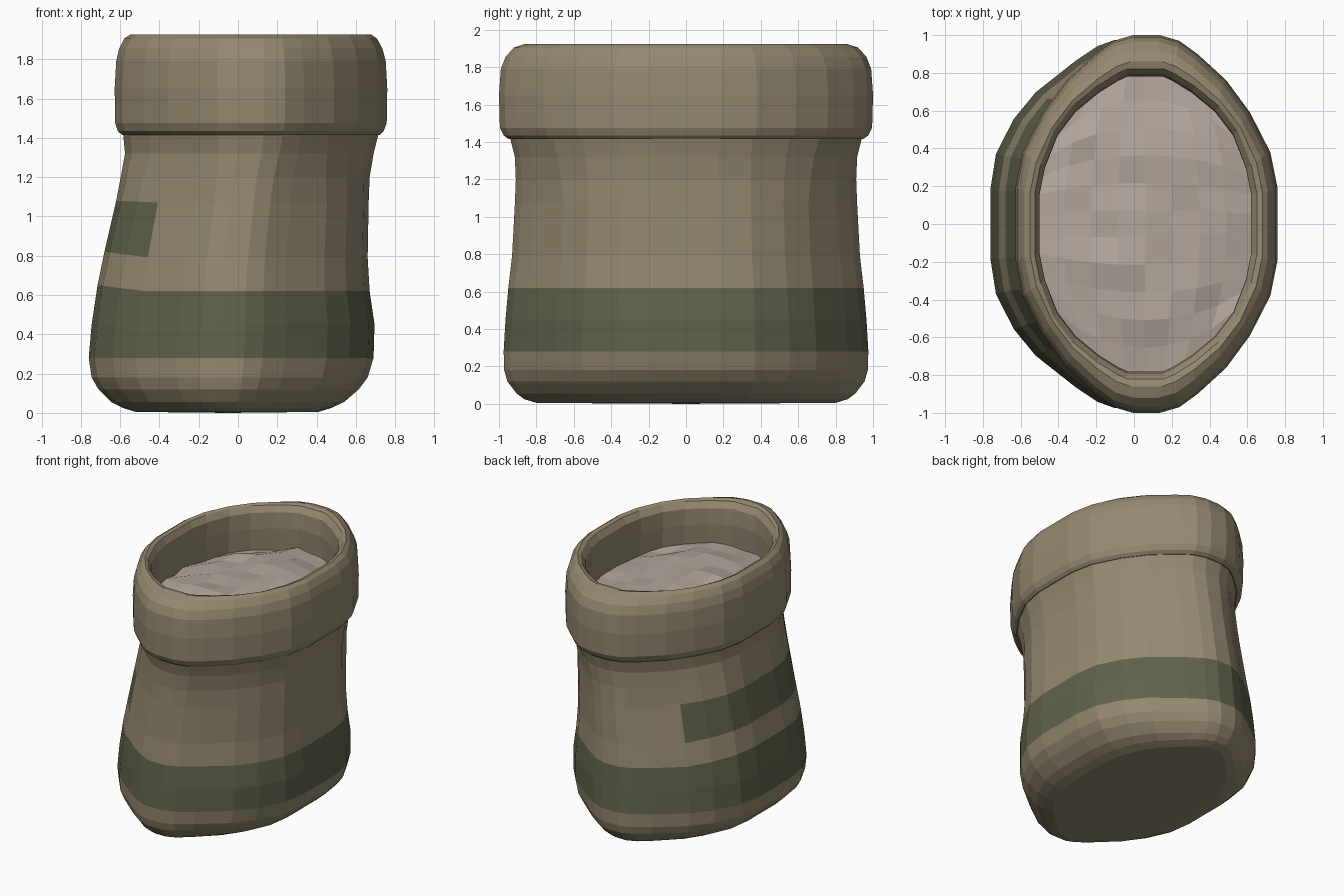
import bpy, math, random

if "Cube" in bpy.data.objects:
    bpy.data.objects.remove(bpy.data.objects["Cube"])

random.seed(4)


def material(name, rgb):
    m = bpy.data.materials.new(name)
    m.diffuse_color = (*rgb, 1)
    m.use_nodes = True
    m.node_tree.nodes["Principled BSDF"].inputs["Base Color"].default_value = m.diffuse_color
    return m


CLOTH = material("cloth", (0.30, 0.25, 0.165))
GREEN = material("green_dye", (0.115, 0.125, 0.07))
FLOUR = material("flour", (0.45, 0.385, 0.335))


def make_object(name, verts, faces, mats, slots=None):
    me = bpy.data.meshes.new(name)
    me.from_pydata(verts, [], faces)
    for m in mats:
        me.materials.append(m)
    for i, s in enumerate(slots or []):
        me.polygons[i].material_index = s
    me.update()
    ob = bpy.data.objects.new(name, me)
    bpy.context.collection.objects.link(ob)
    return ob


def section(quadrant):
    """Mirror one quarter of the oval outline into a full loop."""
    q = quadrant
    return (q + [(-x, y) for x, y in reversed(q)]
            + [(-x, -y) for x, y in q] + [(x, -y) for x, y in reversed(q)])


BODY = section([(1, .19), (.96, .38), (.83, .57), (.67, .715), (.38, .885), (.22, .965), (.09, 1)])
RIM = section([(1, .19), (.945, .38), (.79, .59), (.61, .76), (.39, .90), (.25, .97), (.1, 1)])
INNER = section([(1, .2), (.95, .38), (.83, .60), (.66, .76), (.44, .89), (.26, .97), (.17, 1)])
N = len(BODY)


def mix(a, b, t):
    return [(p[0] + (q[0] - p[0]) * t, p[1] + (q[1] - p[1]) * t) for p, q in zip(a, b)]


def ring(outline, z, left, right, depth, lift=0.0):
    cx, hw = (left + right) / 2, (right - left) / 2
    return [(cx + u * hw, v * depth, z + lift * max(0, -u - .65) / .35) for u, v in outline]


def bridge(count):
    return [(r * N + i, r * N + (i + 1) % N, (r + 1) * N + (i + 1) % N, (r + 1) * N + i)
            for r in range(count - 1) for i in range(N)]


# Sack body: z, left x, right x, half depth, raised left side
profile = [
    (0.005, -.52, .41, .80, 0), (0.025, -.585, .475, .865, 0), (0.055, -.645, .54, .905, 0),
    (0.12, -.71, .615, .955, 0), (0.18, -.745, .66, .972, 0), (0.28, -.76, .69, .975, 0),
    (0.45, -.745, .695, .965, 0), (0.62, -.715, .67, .95, .03), (0.79, -.68, .66, .93, .03),
    (1.07, -.62, .665, .915, .01), (1.20, -.597, .67, .91, 0), (1.32, -.575, .69, .915, 0),
    (1.42, -.585, .715, .94, 0), (1.50, -.56, .69, .92, 0),
]
verts = []
for z, l, r, d, lift in profile:
    verts += ring(mix(BODY, RIM, min(1, max(0, (z - 1.07) / .35))), z, l, r, d, lift)
faces = bridge(len(profile))
slots = []
for f in range(len(faces)):
    row, i = divmod(f, N)
    left_side = BODY[i][0] < -.66 and BODY[(i + 1) % N][0] < -.66
    slots.append(int(row in (5, 6) or (row == 8 and left_side)))
# Slightly bulging base
faces += [(len(verts), (i + 1) % N, i) for i in range(N)]
slots += [0] * N
verts.append((-.05, 0, 0))
make_object("sack_body", verts, faces, [CLOTH, GREEN], slots)

# Rolled cuff: outside, over the top and down the inside
cuff = [
    (1.42, -.57, .70, .92), (1.415, -.59, .722, .947), (1.435, -.612, .742, .975),
    (1.475, -.625, .757, .995), (1.65, -.628, .76, 1.0), (1.79, -.62, .752, .99),
    (1.855, -.605, .735, .965), (1.905, -.58, .708, .92), (1.925, -.55, .68, .86),
    (1.915, -.525, .65, .82), (1.87, -.50, .62, .79), (1.75, -.50, .62, .78),
    (1.55, -.51, .63, .79),
]
verts = []
for k, c in enumerate(cuff):
    verts += ring(mix(RIM, INNER, min(1, max(0, (k - 7) / 2))), *c)
make_object("rolled_cuff", verts, bridge(len(cuff)), [CLOTH])

# Lumpy filling: a square grid rounded into the oval opening
NX, NY = 8, 11
verts = []
for j in range(NY + 1):
    for i in range(NX + 1):
        a, b = 2 * i / NX - 1, 2 * j / NY - 1
        u, v = a * math.sqrt(1 - b * b / 2), b * math.sqrt(1 - a * a / 2)
        z = 1.59 + .06 * (1 - u * u - v * v) + random.uniform(-.018, .018)
        verts.append((.06 + .575 * u, .80 * v, z))
W = NX + 1
faces = [(j * W + i, j * W + i + 1, (j + 1) * W + i + 1, (j + 1) * W + i)
         for j in range(NY) for i in range(NX)]
make_object("filling", verts, faces, [FLOUR])
